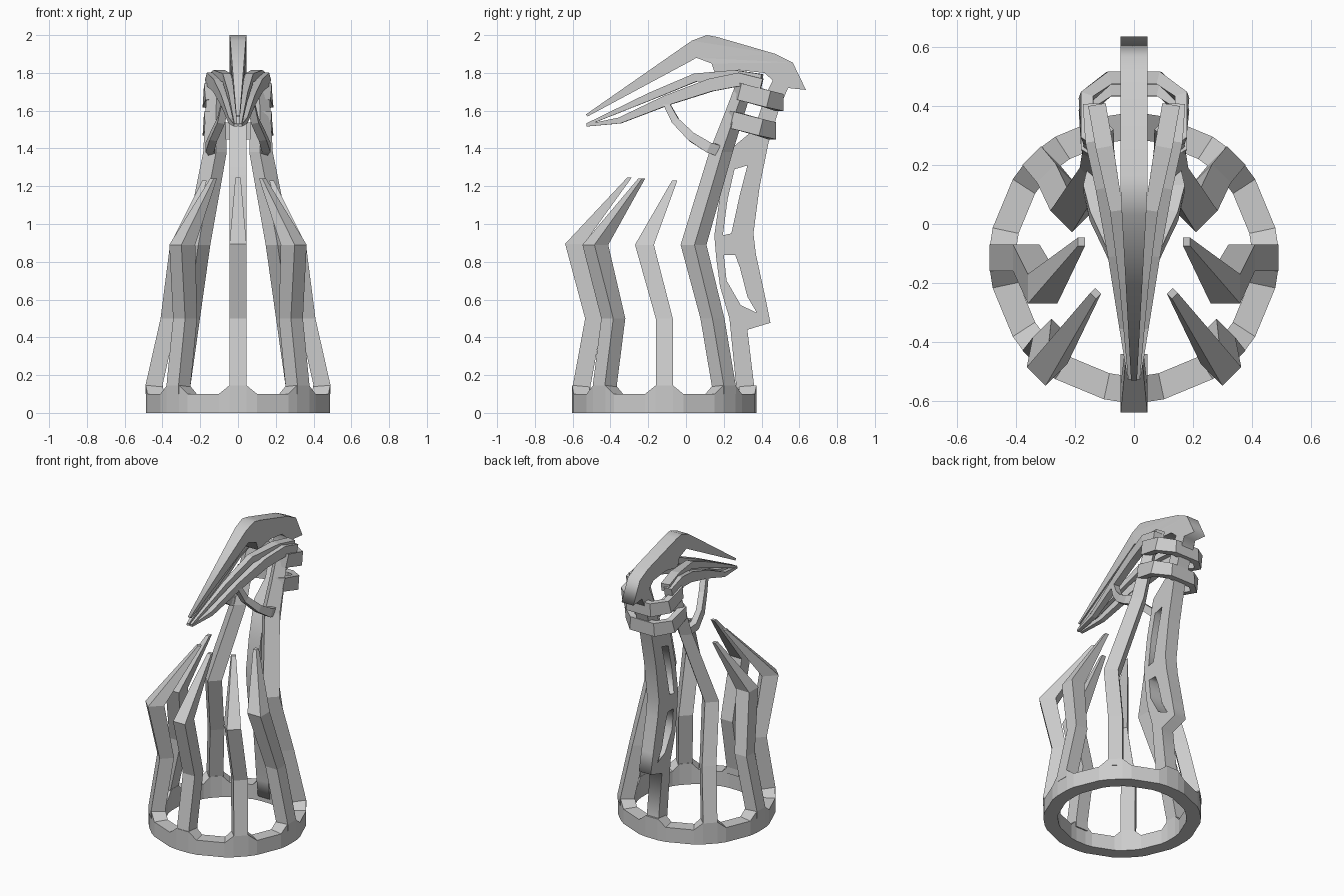
import bpy, bmesh, math
from mathutils import Vector

if "Cube" in bpy.data.objects:
    bpy.data.objects.remove(bpy.data.objects["Cube"])

RING_Y = -0.115  # centre of the base ring


def finish(name, bm, mirror=False):
    bmesh.ops.recalc_face_normals(bm, faces=bm.faces)
    me = bpy.data.meshes.new(name)
    bm.to_mesh(me)
    bm.free()
    ob = bpy.data.objects.new(name, me)
    bpy.context.collection.objects.link(ob)
    if mirror:
        ob.modifiers.new("mirror", 'MIRROR').use_mirror_merge = False
    return ob


def loft(bm, rings, closed=False):
    rows = [[bm.verts.new(p) for p in r] for r in rings]
    pairs = list(zip(rows, rows[1:])) + ([(rows[-1], rows[0])] if closed else [])
    for a, b in pairs:
        for i in range(len(a)):
            j = (i + 1) % len(a)
            bm.faces.new((a[i], a[j], b[j], b[i]))
    if not closed:
        bm.faces.new(rows[0])
        bm.faces.new(rows[-1])


def bar(name, pts, up, mirror=False, flat=False):
    """Rectangular bar through (x, y, z, half width, half depth along up)."""
    P = [Vector(p[:3]) for p in pts]
    rings = []
    for i, p in enumerate(pts):
        t = Vector((0, 0, 1)) if flat else (P[min(i + 1, len(P) - 1)] - P[max(i - 1, 0)]).normalized()
        v = Vector(up)
        v = (v - t * v.dot(t)).normalized()
        u = t.cross(v) * p[3]
        v = v * p[4]
        rings.append([P[i] + u + v, P[i] - u + v, P[i] - u - v, P[i] + u - v])
    bm = bmesh.new()
    loft(bm, rings)
    return finish(name, bm, mirror)


# Base ring, raised where each leg grows out of it
bm = bmesh.new()
rings = []
for k in range(8):
    for off, z in ((-12, 0.1), (-5.4, 0.145), (5.4, 0.145), (12, 0.1)):
        a = math.radians(k * 45 + off)
        c, s = math.cos(a), math.sin(a)
        rings.append([(r * c, RING_Y + r * s, h) for r, h in
                      ((0.49, 0), (0.49, z), (0.40, z), (0.40, 0))])
loft(bm, rings, closed=True)
finish("base_ring", bm)

# Bent, pointed ribs at the front and sides
W = 0.045
bar("front_rib", [(0, -0.552, 0.1, W, .047), (0, -0.552, 0.145, W, .047), (0, -0.487, 0.5, W, .047),
                  (0, -0.59, 0.895, W, .05), (0, -0.30, 1.245, .014, .012)], (0, -1, 0), flat=True)
bar("corner_rib", [(.315, -.43, .1, W, W), (.315, -.43, .145, W, W), (.28, -.385, .5, W, W),
                   (.295, -.48, .89, W, .052), (.13, -.235, 1.24, .014, .012)],
    (1, -1, 0), mirror=True, flat=True)
bar("side_rib", [(.445, RING_Y, .1, W, W), (.445, RING_Y, .145, W, W), (.365, RING_Y, .5, W, W),
                 (.31, -.22, .89, .05, .05), (.178, -.06, 1.23, .014, .012)],
    (1, 0, 0), mirror=True, flat=True)

# Long rear supports that rise to the head
bar("rear_support", [(.315, .2, .1, W, W), (.315, .2, .145, W, W), (.265, .14, .5, W, W),
                     (.215, .04, .89, W, .052)], (1, 1, 0), mirror=True, flat=True)
bar("neck_support", [(.215, .04, .89, W, .052), (.122, .185, 1.38, .04, .048),
                     (.12, .255, 1.58, .035, .04), (.115, .325, 1.78, .03, .035)],
    (1, 1, 0), mirror=True, flat=True)

# Spine and crest: one flat profile with two windows
outer = [(.37, .03), (.36, .15), (.325, .44), (.447, .477), (.42, .61), (.37, .84), (.357, .95),
         (.39, 1.2), (.437, 1.43), (.49, 1.6), (.54, 1.72), (.635, 1.71), (.565, 1.855),
         (.475, 1.9), (.165, 1.99), (.11, 2), (.03, 1.97), (-.53, 1.58), (-.52, 1.57),
         (.02, 1.86), (.055, 1.88), (.135, 1.85), (.155, 1.79), (.28, 1.815), (.415, 1.8),
         (.46, 1.76), (.42, 1.68), (.36, 1.5), (.24, 1.4), (.18, 1.15), (.15, .94),
         (.16, .82), (.18, .67), (.23, .5), (.265, .15), (.28, .03)]
low_window = [(.2, .837), (.26, .837), (.285, .77), (.325, .615), (.375, .53), (.29, .57), (.215, .7)]
high_window = [(.257, 1.29), (.325, 1.31), (.285, 1.155), (.24, .95), (.195, .94), (.22, 1.13)]
cu = bpy.data.curves.new("spine_profile", 'CURVE')
cu.dimensions, cu.fill_mode, cu.extrude = '2D', 'BOTH', 0.045
for loop in (outer, low_window, high_window):
    sp = cu.splines.new('POLY')
    sp.points.add(len(loop) - 1)
    for q, (y, z) in zip(sp.points, loop):
        q.co = (y, z, 0, 1)
    sp.use_cyclic_u = True
tmp = bpy.data.objects.new("spine_profile", cu)
bpy.context.collection.objects.link(tmp)
bpy.context.view_layer.update()
me = bpy.data.meshes.new_from_object(tmp.evaluated_get(bpy.context.evaluated_depsgraph_get()))
bpy.data.objects.remove(tmp)
bm = bmesh.new()
bm.from_mesh(me)
bmesh.ops.remove_doubles(bm, verts=bm.verts, dist=1e-5)
for v in bm.verts:
    y, z, x = v.co
    taper = 1 - 0.78 * min(1, max(0, (0.1 - y) / 0.63))  # crest narrows to a beak tip
    v.co = (x * taper, y, z)
finish("spine_and_crest", bm)

# Jaw bars meeting at the beak tip
bar("upper_jaw", [(.012, -.525, 1.527, .008, .006), (.035, -.19, 1.675, .016, .02),
                  (.06, .05, 1.775, .022, .022), (.1, .26, 1.79, .03, .025),
                  (.125, .4, 1.765, .03, .028)], (0, 0, 1), mirror=True)
bar("lower_jaw", [(.012, -.525, 1.522, .01, .006), (.033, -.35, 1.548, .017, .016),
                  (.068, -.1, 1.655, .022, .027), (.108, .13, 1.735, .024, .034),
                  (.135, .28, 1.765, .03, .036), (.145, .4, 1.735, .028, .035)],
    (0, 0, 1), mirror=True)

# Throat hoop from the jaw back to the neck
bar("throat_hoop", [(.068, -.105, 1.64, .02, .016), (.09, -.055, 1.545, .02, .02),
                    (.13, .03, 1.46, .02, .024), (.15, .12, 1.405, .022, .028),
                    (.13, .19, 1.385, .022, .03)], (0, 1, 1), mirror=True)

# Two bands wrapping the back of the neck
for name, dy, z0, slope in (("upper_neck_band", 0, 1.705, .28), ("lower_neck_band", -.04, 1.555, .28)):
    half = [(.11, .275), (.155, .29), (.163, .43), (.085, .495)]
    path = half + [(-x, y) for x, y in reversed(half)]
    bar(name, [(x, y + dy, z0 - slope * (y - .275), .022, .045) for x, y in path], (0, 0, 1))
